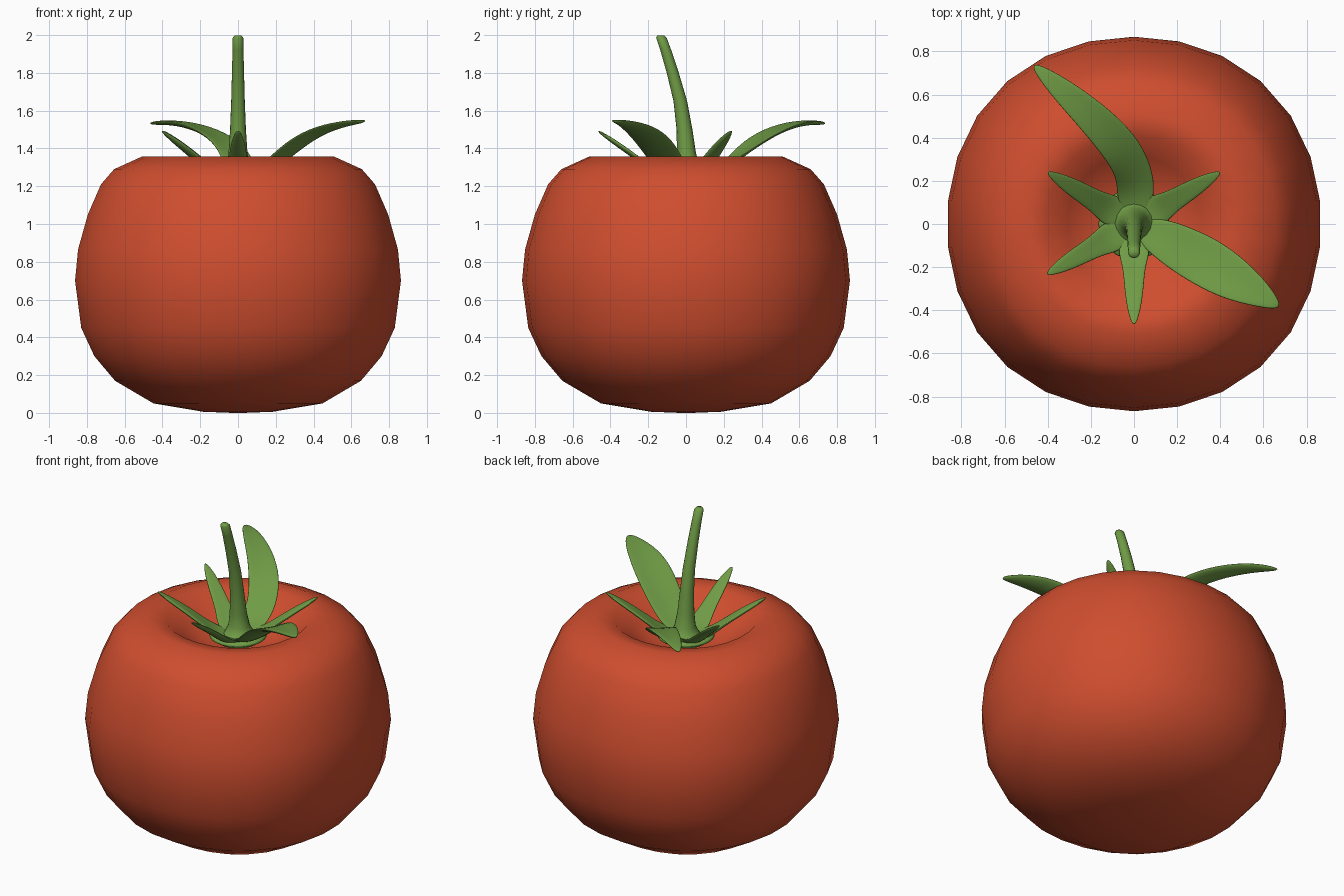
import bpy
from math import sin, cos, pi
from mathutils import Vector

if "Cube" in bpy.data.objects:
    bpy.data.objects.remove(bpy.data.objects["Cube"])


def material(name, rgb):
    m = bpy.data.materials.new(name)
    m.diffuse_color = (*rgb, 1)
    m.use_nodes = True
    m.node_tree.nodes["Principled BSDF"].inputs["Base Color"].default_value = m.diffuse_color
    return m


RED = material("red skin", (0.62, 0.075, 0.028))
GREEN = material("green leaf", (0.16, 0.33, 0.06))


def loft(name, rings, mat, subsurf=0):
    """Skin a list of equal-length closed rings and cap both ends."""
    n = len(rings[0])
    verts = [v for r in rings for v in r]
    faces = [(i * n + j, i * n + (j + 1) % n, (i + 1) * n + (j + 1) % n, (i + 1) * n + j)
             for i in range(len(rings) - 1) for j in range(n)]
    faces += [tuple(reversed(range(n))), tuple(range(len(verts) - n, len(verts)))]
    me = bpy.data.meshes.new(name)
    me.from_pydata(verts, [], faces)
    me.materials.append(mat)
    for p in me.polygons:
        p.use_smooth = True
    ob = bpy.data.objects.new(name, me)
    bpy.context.collection.objects.link(ob)
    if subsurf:
        mod = ob.modifiers.new("smooth", 'SUBSURF')
        mod.levels = mod.render_levels = subsurf
    return ob


def circle(r, z, n, y=0.0, square=0.0):
    out = []
    for k in range(n):
        a = pi / 2 + 2 * pi * k / n
        rr = r * (1 + square * sin(2 * a) ** 2)
        out.append((rr * cos(a), y + rr * sin(a), z))
    return out


# Fruit: turned profile, slightly squarish, with a sunken top
profile = [(0.03, 0.0), (0.185, 0.006), (0.45, 0.05), (0.655, 0.17), (0.765, 0.30),
           (0.835, 0.45), (0.868, 0.70), (0.852, 0.865), (0.80, 1.05), (0.73, 1.21),
           (0.66, 1.29), (0.51, 1.358), (0.41, 1.345), (0.31, 1.255), (0.21, 1.195),
           (0.11, 1.17), (0.02, 1.165)]
loft("fruit", [circle(r, z, 26, 0, 0.02) for r, z in profile], RED)

# Stem: flared foot, leaning to the front
stem = [(0.13, 1.225, 0.0), (0.085, 1.25, 0.01), (0.062, 1.30, 0.01), (0.05, 1.38, 0.002),
        (0.042, 1.50, -0.008), (0.036, 1.65, -0.03), (0.032, 1.80, -0.07),
        (0.029, 1.92, -0.107), (0.028, 1.985, -0.13), (0.018, 1.998, -0.134)]
loft("stem", [circle(r, z, 16, y) for r, z, y in stem], GREEN)

# Calyx hub: thin disc joining the sepals
hub = [(0.05, 1.195), (0.12, 1.205), (0.165, 1.235), (0.16, 1.25), (0.10, 1.245), (0.04, 1.25)]
loft("calyx_hub", [circle(r, z, 24) for r, z in hub], GREEN)


def sepal(name, path, widths, thick=0.03):
    """Leaf blade with a lens section following path."""
    pts = [Vector(p) for p in path]
    rings = []
    for i, (p, w) in enumerate(zip(pts, widths)):
        t = (pts[min(i + 1, len(pts) - 1)] - pts[max(i - 1, 0)]).normalized()
        side = t.cross(Vector((0, 0, 1))).normalized()
        up = side.cross(t)
        th = min(thick, w * 0.6)
        rings.append([p + side * (w / 2 * cos(a)) + up * (th / 2 * sin(a) + 0.1 * w * cos(a) ** 2)
                      for a in (2 * pi * k / 8 for k in range(8))])
    loft(name, rings, GREEN, 2)


# Four small sepals, straight out from the hub
for side, deg in (("front", -90), ("front_left", -150), ("back_left", 149), ("back_right", 31)):
    a = deg * pi / 180
    steps = [(0.05, 1.225), (0.13, 1.245), (0.2, 1.30), (0.29, 1.37), (0.39, 1.44), (0.47, 1.495)]
    sepal("sepal_" + side, [(r * cos(a), r * sin(a), z) for r, z in steps],
          [0.12, 0.17, 0.115, 0.10, 0.075, 0.02])

# Two large curling sepals
sepal("sepal_large_right",
      [(0.03, -0.02, 1.225), (0.13, -0.065, 1.26), (0.22, -0.115, 1.33), (0.34, -0.18, 1.43),
       (0.47, -0.26, 1.50), (0.60, -0.335, 1.535), (0.675, -0.385, 1.545)],
      [0.12, 0.20, 0.235, 0.26, 0.23, 0.13, 0.03])
sepal("sepal_large_back",
      [(0.0, 0.04, 1.225), (0.01, 0.14, 1.25), (0.0, 0.25, 1.33), (-0.07, 0.37, 1.43),
       (-0.20, 0.505, 1.505), (-0.36, 0.645, 1.54), (-0.47, 0.74, 1.53)],
      [0.12, 0.20, 0.19, 0.20, 0.17, 0.115, 0.03])
